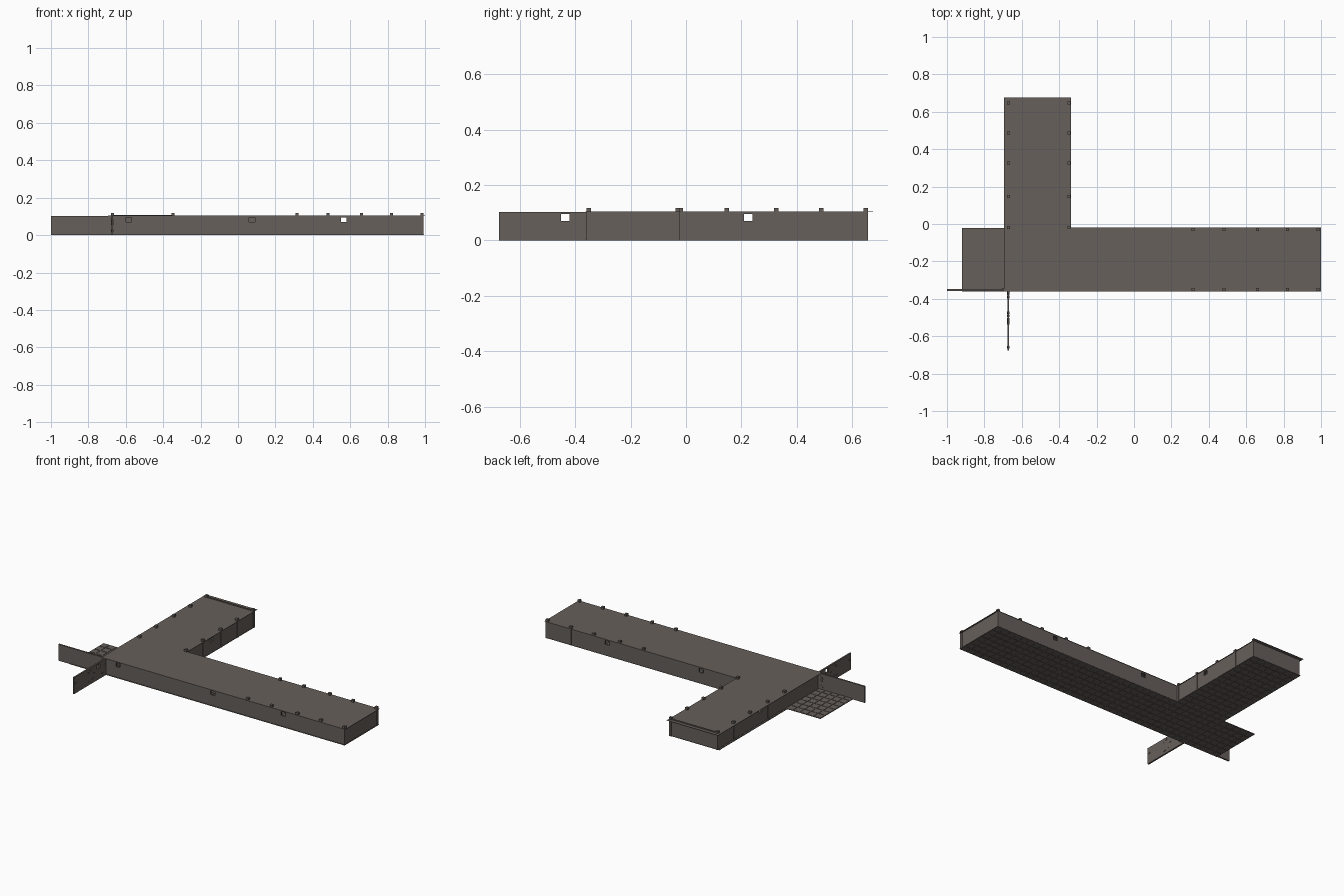
import bpy, bmesh, random

if "Cube" in bpy.data.objects:
    bpy.data.objects.remove(bpy.data.objects["Cube"])

def material(name, rgb):
    m = bpy.data.materials.new(name)
    m.diffuse_color = (*rgb, 1)
    m.use_nodes = True
    m.node_tree.nodes["Principled BSDF"].inputs["Base Color"].default_value = m.diffuse_color
    return m

STONE = material("warm grey stone", (0.135, 0.115, 0.104))

def finish(name, bm):
    me = bpy.data.meshes.new(name)
    bmesh.ops.recalc_face_normals(bm, faces=bm.faces)
    bm.to_mesh(me)
    bm.free()
    ob = bpy.data.objects.new(name, me)
    bpy.context.collection.objects.link(ob)
    me.materials.append(STONE)
    return ob

def add_box(bm, x0, x1, y0, y1, z0, z1):
    vs = bmesh.ops.create_cube(bm, size=1)["verts"]
    for v in vs:
        v.co.x = x1 if v.co.x > 0 else x0
        v.co.y = y1 if v.co.y > 0 else y0
        v.co.z = z1 if v.co.z > 0 else z0

H = 0.103      # wall height
T = 0.01       # wall thickness
WZ = (0.07, 0.095)   # window sill and head
WW = 0.015     # half window width

def wall(name, axis, at, a, b, windows=(), height=H):
    """Thin wall along x or y, with square window openings left out of a face grid."""
    cuts = sorted([a, b] + [w + s for w in windows for s in (-WW, WW)])
    zs = [0, *WZ, height] if windows else [0, height]
    bm = bmesh.new()
    point = (lambda u, z: (u, at, z)) if axis == "x" else (lambda u, z: (at, u, z))
    grid = [[bm.verts.new(point(u, z)) for z in zs] for u in cuts]
    for i in range(len(cuts) - 1):
        for j in range(len(zs) - 1):
            if i % 2 == 1 and j == 1:
                continue
            bm.faces.new((grid[i][j], grid[i+1][j], grid[i+1][j+1], grid[i][j+1]))
    ob = finish(name, bm)
    mod = ob.modifiers.new("thickness", "SOLIDIFY")
    mod.thickness = T
    mod.offset = 0

# Walls; the front and left ones run on past the corner as stubs
wall("front_wall", "x", -0.352, -1.0, 0.99, (-0.585, 0.075, 0.565))
wall("rear_wall", "x", -0.028, -0.35, 0.99, (-0.09, 0.565))
wall("left_wall", "y", -0.672, -0.675, 0.65, (-0.435, 0.225))
wall("inner_wall", "y", -0.348, -0.028, 0.65, (0.225,))
wall("right_end_wall", "y", 0.985, -0.352, -0.028)
wall("back_end_wall", "x", 0.648, -0.672, -0.348, height=0.108)

# L-shaped roof sheet, overhanging the walls slightly
bm = bmesh.new()
outline = [(-0.695, -0.362), (1.0, -0.362), (1.0, -0.02), (-0.338, -0.02),
           (-0.338, 0.675), (-0.695, 0.675)]
f = bm.faces.new([bm.verts.new((x, y, 0.103)) for x, y in outline])
top = bmesh.ops.extrude_face_region(bm, geom=[f])["geom"]
bmesh.ops.translate(bm, vec=(0, 0, 0.001),
                    verts=[g for g in top if isinstance(g, bmesh.types.BMVert)])
finish("roof", bm)

# Small square posts along both wings, rising just above the roof
bm = bmesh.new()
p = 0.008
spots = [(x, y) for x in (0.315, 0.48, 0.66, 0.822, 0.985) for y in (-0.35, -0.03)]
spots += [(x, y) for y in (-0.018, 0.147, 0.325, 0.487, 0.648) for x in (-0.672, -0.348)]
for x, y in spots:
    add_box(bm, x - p, x + p, y - p, y + p, 0, 0.118)
finish("posts", bm)

# Floor base and raised square paving tiles under both wings
base, tiles = bmesh.new(), bmesh.new()
S, GAP = 0.048, 0.003
for x0, x1, y0, y1 in ((-0.92, 0.995, -0.362, -0.022), (-0.69, -0.34, -0.022, 0.655)):
    add_box(base, x0, x1, y0, y1, 0.0015, 0.003)
    nx, ny = round((x1 - x0) / S), round((y1 - y0) / S)
    dx, dy = (x1 - x0) / nx, (y1 - y0) / ny
    for i in range(nx):
        for j in range(ny):
            x, y = x0 + i * dx, y0 + j * dy
            add_box(tiles, x + GAP, x + dx - GAP, y + GAP, y + dy - GAP, 0, 0.005)
finish("floor_base", base)
finish("floor_tiles", tiles)

# A few stones standing proud of the exposed stubs
bm = bmesh.new()
random.seed(4)
for y, z in ((-0.66, 0.065), (-0.53, 0.078), (-0.51, 0.087), (-0.49, 0.028),
             (-0.475, 0.058), (-0.39, 0.025), (-0.37, 0.072), (-0.525, 0.02)):
    w = random.uniform(0.006, 0.01)
    add_box(bm, -0.679, -0.665, y - w, y + w, z - 0.003, z + 0.003)
    x = -1.03 - y + 0.352
    x = max(-0.98, min(-0.70, x - 0.05))
    add_box(bm, x - w, x + w, -0.359, -0.345, z - 0.003, z + 0.003)
finish("loose_stones", bm)
